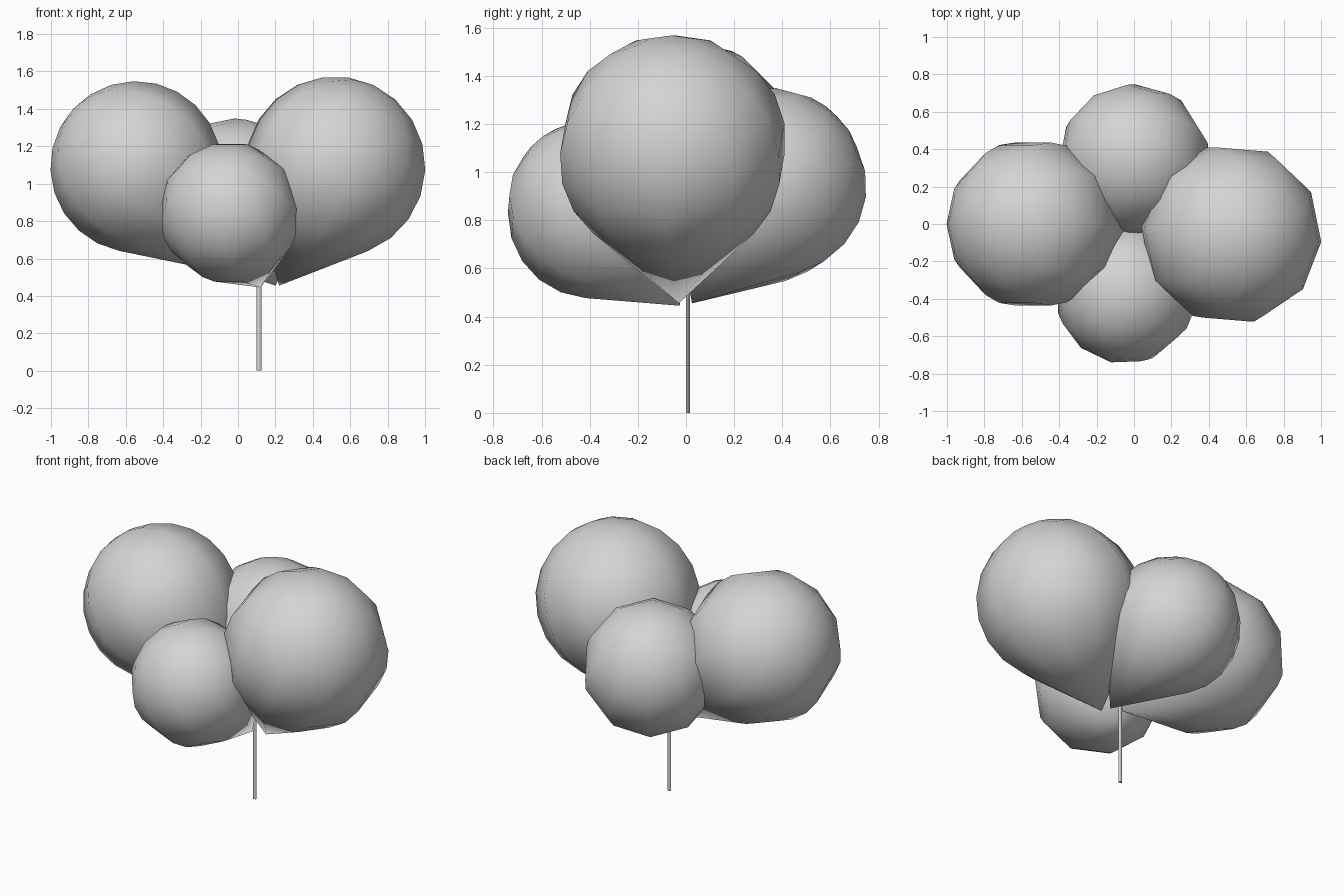
import bpy, bmesh, math
from mathutils import Vector, Matrix

cube = bpy.data.objects.get("Cube")
if cube:
    bpy.data.objects.remove(cube, do_unlink=True)

grey = bpy.data.materials.new("plain_grey")
grey.use_nodes = True
grey.diffuse_color = (0.66, 0.66, 0.66, 1)
grey.node_tree.nodes["Principled BSDF"].inputs["Base Color"].default_value = (0.66, 0.66, 0.66, 1)

SIDES = 10
RINGS = 8


def balloon(name, tip, centre, radius, turn=0.0):
    """Round ball that narrows in a tangent cone to a pointed tip."""
    tip, centre = Vector(tip), Vector(centre)
    axis = centre - tip
    length = axis.length
    end = math.pi - math.acos(radius / length)
    bm = bmesh.new()
    # Half profile from crown to tip
    points = [(radius * math.sin(end * i / RINGS), length + radius * math.cos(end * i / RINGS))
              for i in range(RINGS + 1)] + [(0, 0)]
    verts = [bm.verts.new((x, 0, z)) for x, z in points]
    edges = [bm.edges.new(pair) for pair in zip(verts, verts[1:])]
    bmesh.ops.spin(bm, geom=verts + edges, cent=(0, 0, 0), axis=(0, 0, 1),
                   angle=math.tau, steps=SIDES)
    bmesh.ops.remove_doubles(bm, verts=bm.verts, dist=0.0005)
    bmesh.ops.recalc_face_normals(bm, faces=bm.faces)
    # Lean the ball outwards from its tip
    up = axis.normalized()
    side = Vector((0, 0, 1)).cross(up).normalized()
    out = side.cross(up)
    lean = Matrix((out, side, up)).transposed().to_4x4()
    bm.transform(Matrix.Translation(tip) @ lean @ Matrix.Rotation(turn, 4, 'Z'))
    for face in bm.faces:
        face.smooth = True
    mesh = bpy.data.meshes.new(name)
    bm.to_mesh(mesh)
    bm.free()
    mesh.materials.append(grey)
    obj = bpy.data.objects.new(name, mesh)
    bpy.context.collection.objects.link(obj)
    return obj


# Cluster of four balls
balloon("left_ball", (0.22, -0.03, 0.455), (0.52, -0.055, 1.09), 0.483)
balloon("right_ball", (0.10, 0.0, 0.49), (-0.545, 0.0, 1.09), 0.458)
balloon("back_ball", (0.20, 0.025, 0.455), (0.0, 0.345, 0.945), 0.405)
balloon("front_ball", (0.12, -0.025, 0.445), (-0.045, -0.37, 0.845), 0.378, math.pi / SIDES)

# Thin pole under the cluster
bpy.ops.mesh.primitive_cylinder_add(vertices=8, radius=1, depth=1, location=(0.112, 0.009, 0.275))
pole = bpy.context.object
pole.name = "pole"
pole.scale = (0.0135, 0.008, 0.55)
bpy.ops.object.transform_apply(location=False, rotation=False, scale=True)
bpy.ops.object.shade_smooth_by_angle(angle=math.radians(50))
pole.data.materials.append(grey)
